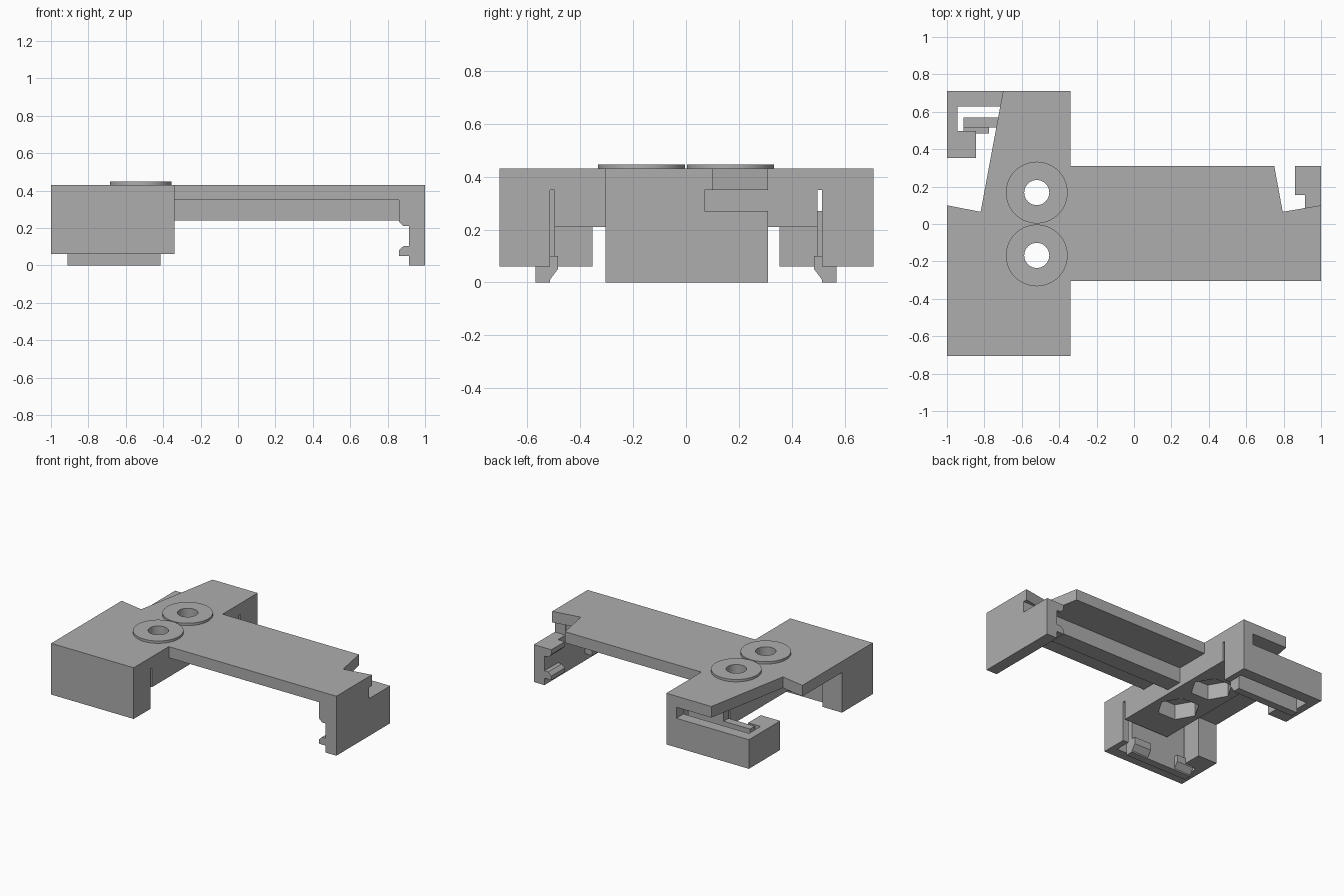
import bpy, bmesh, math
from mathutils import Vector

cube = bpy.data.objects.get("Cube")
if cube:
    bpy.data.objects.remove(cube, do_unlink=True)

grey = bpy.data.materials.new("plain_grey")
grey.use_nodes = True
COLOUR = (0.42, 0.42, 0.42, 1)
grey.diffuse_color = COLOUR
grey.node_tree.nodes["Principled BSDF"].inputs["Base Color"].default_value = COLOUR


def prism(name, points, axis, lo, hi):
    """Extrude a flat outline along an axis from lo to hi."""
    def place(p):
        a, b = p
        return Vector({"x": (lo, a, b), "y": (a, lo, b), "z": (a, b, lo)}[axis])
    bm = bmesh.new()
    face = bm.faces.new([bm.verts.new(place(p)) for p in points])
    grown = bmesh.ops.extrude_face_region(bm, geom=[face])["geom"]
    step = Vector([(hi - lo) * (axis == k) for k in "xyz"])
    bmesh.ops.translate(bm, vec=step, verts=[v for v in grown if isinstance(v, bmesh.types.BMVert)])
    bmesh.ops.recalc_face_normals(bm, faces=bm.faces)
    mesh = bpy.data.meshes.new(name)
    bm.to_mesh(mesh)
    bm.free()
    mesh.materials.append(grey)
    obj = bpy.data.objects.new(name, mesh)
    bpy.context.collection.objects.link(obj)
    return obj


def box(name, x, y, z):
    return prism(name, [(x[0], y[0]), (x[1], y[0]), (x[1], y[1]), (x[0], y[1])], "z", *z)


def ring(x, y, radius, sides, turn=0.0):
    return [(x + radius * math.cos(turn + math.tau * i / sides),
             y + radius * math.sin(turn + math.tau * i / sides)) for i in range(sides)]


def cut(obj, cutter):
    mod = obj.modifiers.new("cut", "BOOLEAN")
    mod.operation, mod.solver, mod.object = "DIFFERENCE", "EXACT", cutter
    bpy.context.view_layer.objects.active = obj
    bpy.ops.object.modifier_apply(modifier=mod.name)


def smooth(obj):
    bpy.ops.object.select_all(action="DESELECT")
    obj.select_set(True)
    bpy.context.view_layer.objects.active = obj
    bpy.ops.object.shade_smooth_by_angle(angle=math.radians(30))


TOP, UNDER, NOTCH, BASE = 0.43, 0.35, 0.27, 0.06
BOLT_X, BOLT_Y = -0.52, 0.168

# T-shaped top plate with a notch at the rear of each end
plate = prism("top_plate", [
    (-1, -0.705), (-0.34, -0.705), (-0.34, -0.305), (1, -0.305), (1, 0.10),
    (0.795, 0.065), (0.75, 0.31), (-0.34, 0.31), (-0.34, 0.71), (-0.70, 0.71),
    (-0.82, 0.065), (-1, 0.10)], "z", UNDER, TOP)

# Thick spine under the crossbar, holding the bolts
spine = box("crossbar_spine", (-0.70, -0.34), (-0.497, 0.497), (0.21, UNDER))

# Bolt holes, hexagonal nut pockets and raised washers
for side, label in ((1, "rear"), (-1, "front")):
    y = side * BOLT_Y
    washer = prism(label + "_washer", ring(BOLT_X, y, 0.165, 64), "z", TOP, 0.447)
    hole = prism("hole_cutter", ring(BOLT_X, y, 0.067, 48), "z", -0.1, 0.6)
    pocket = prism("pocket_cutter", ring(BOLT_X, y, 0.14, 6), "z", 0.1, 0.32)
    for part in (plate, spine, washer):
        cut(part, hole)
    cut(spine, pocket)
    for cutter in (hole, pocket):
        bpy.data.objects.remove(cutter, do_unlink=True)
    smooth(washer)

# Long central rib under the arm
box("arm_rib", (-0.34, 0.915), (-0.062, 0.062), (0.24, UNDER))

# Clip at each end of the crossbar
for side, label in ((1, "rear"), (-1, "front")):
    top = NOTCH if side > 0 else UNDER
    outer = 0.71 if side > 0 else 0.705

    def span(a, b):
        return tuple(sorted((side * a, side * b)))

    box(label + "_outer_wall", (-1, -0.42), span(0.628, outer), (BASE, top))
    box(label + "_outer_corner", (-0.42, -0.34), span(0.628, outer), (BASE, UNDER))
    box(label + "_inner_end_wall", (-0.385, -0.34), span(0.515, 0.628), (BASE, UNDER))
    box(label + "_outer_end_wall", (-1, -0.944), span(0.497, 0.628), (BASE, top))
    box(label + "_leg", (-1, -0.845), span(0.353, 0.497), (BASE, top))
    # Flexible finger with two snap hooks
    box(label + "_finger_free", (-0.911, -0.70), span(0.515, 0.57), (0, top))
    box(label + "_finger_root", (-0.70, -0.415), span(0.515, 0.57), (0, UNDER))
    hook = [(side * a, b) for a, b in ((0.515, 0.10), (0.485, 0.10), (0.485, 0.05), (0.515, 0.01))]
    for x in (-0.911, -0.55):
        prism(label + "_snap_hook", hook, "x", x, x + 0.135)

# Wall at the far end of the arm, lowered behind the notch
prism("arm_end_wall", [(-0.305, 0), (0.31, 0), (0.31, NOTCH), (0.07, NOTCH),
                       (0.07, UNDER), (-0.305, UNDER)], "x", 0.915, 1)

# Chamfered shoulders and hooks inside the end wall
for y, top, label in (((-0.305, -0.155), UNDER, "front"), ((0.155, 0.31), NOTCH, "rear")):
    prism(label + "_end_shoulder", [(0.915, top), (0.86, top), (0.86, 0.235),
                                    (0.885, 0.21), (0.915, 0.21)], "y", *y)
    prism(label + "_end_hook", [(0.915, 0.103), (0.885, 0.103), (0.86, 0.08),
                                (0.86, 0.05), (0.915, 0.05)], "y", *y)
